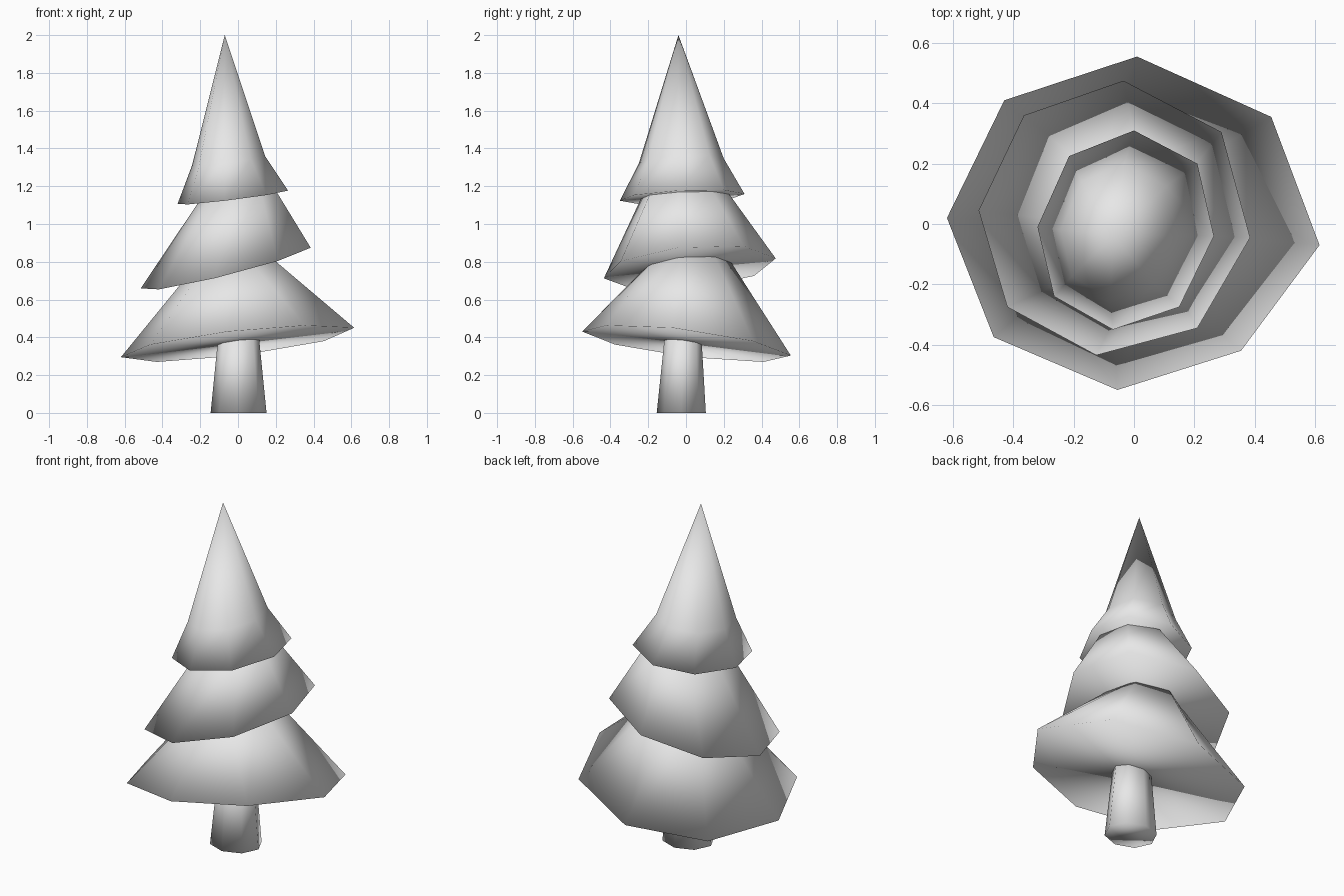
import bpy, math

if "Cube" in bpy.data.objects:
    bpy.data.objects.remove(bpy.data.objects["Cube"])

grey = bpy.data.materials.new("plain_grey")
grey.diffuse_color = (0.8, 0.8, 0.8, 1)
grey.use_nodes = True
grey.node_tree.nodes["Principled BSDF"].inputs["Base Color"].default_value = grey.diffuse_color


def build(name, rings, apex=None):
    """Skin stacked rings, close the bottom, and end in a cap or a point."""
    n = len(rings[0])
    verts = [p for ring in rings for p in ring]
    faces = [tuple(reversed(range(n)))]
    for r in range(len(rings) - 1):
        for i in range(n):
            a, b = r * n + i, r * n + (i + 1) % n
            faces.append((a, b, b + n, a + n))
    last = (len(rings) - 1) * n
    if apex:
        verts.append(apex)
        faces += [(last + i, last + (i + 1) % n, len(verts) - 1) for i in range(n)]
    else:
        faces.append(tuple(range(last, last + n)))
    mesh = bpy.data.meshes.new(name)
    mesh.from_pydata(verts, [], faces)
    mesh.materials.append(grey)
    mesh.shade_smooth()
    obj = bpy.data.objects.new(name, mesh)
    bpy.context.collection.objects.link(obj)


def on_plane(outline, plane):
    """Lift a flat outline onto the tilted plane z = a + b*x + c*y."""
    a, b, c = plane
    return [(x, y, a + b * x + c * y) for x, y in outline]


def resized(outline, old_centre, new_centre, sx, sy):
    return [(new_centre[0] + (x - old_centre[0]) * sx,
             new_centre[1] + (y - old_centre[1]) * sy) for x, y in outline]


def extend(low, high, f):
    """Continue the slope from low through high, so it ends inside the next tier."""
    return [tuple(p + (q - p) * f for p, q in zip(u, v)) for u, v in zip(low, high)]


# Eight-sided tier rims, counter-clockwise, and the tilted planes they lie on
rim_low = [(0.615, -0.07), (0.455, 0.355), (0.01, 0.555), (-0.43, 0.41),
           (-0.62, 0.02), (-0.465, -0.375), (-0.055, -0.55), (0.355, -0.42)]
rim_mid = [(0.385, -0.045), (0.29, 0.305), (-0.035, 0.475), (-0.365, 0.36),
           (-0.515, 0.045), (-0.42, -0.275), (-0.125, -0.435), (0.21, -0.345)]
rim_top = [(0.265, -0.04), (0.21, 0.2), (0.0, 0.31), (-0.215, 0.225),
           (-0.32, -0.01), (-0.265, -0.24), (-0.07, -0.35), (0.15, -0.275)]
plane_low = (0.37, 0.117, -0.122)
plane_mid = (0.783, 0.248, 0.091)
plane_top = (1.146, 0.122, 0.041)

# Trunk
trunk = []
for z, cx, cy, rx, ry in ((0.0, 0.003, -0.025, 0.148, 0.13),
                          (0.43, 0.003, -0.015, 0.105, 0.095)):
    trunk.append([(cx + rx * math.cos(i * math.pi / 4), cy + ry * math.sin(i * math.pi / 4), z)
                  for i in range(8)])
build("trunk", trunk)

# Lower tier
low = on_plane(rim_low, plane_low)
neck = on_plane(resized(rim_low, (0, 0), (-0.05, 0), 0.365, 0.435), plane_mid)
build("lower_foliage", [low, extend(low, neck, 1.08)])

# Middle tier
low = on_plane(rim_mid, plane_mid)
neck = on_plane(resized(rim_mid, (-0.065, 0.02), (0.0, -0.005), 0.455, 0.515), plane_top)
build("middle_foliage", [low, extend(low, neck, 1.08)])

# Top tier: flared skirt and pointed tip
low = on_plane(rim_top, plane_top)
bend = on_plane(resized(rim_top, (-0.0275, -0.02), (-0.05, -0.025), 0.66, 0.68),
                (1.343, 0.13, 0.044))
build("top_foliage", [low, bend], apex=(-0.07, -0.04, 2.0))
